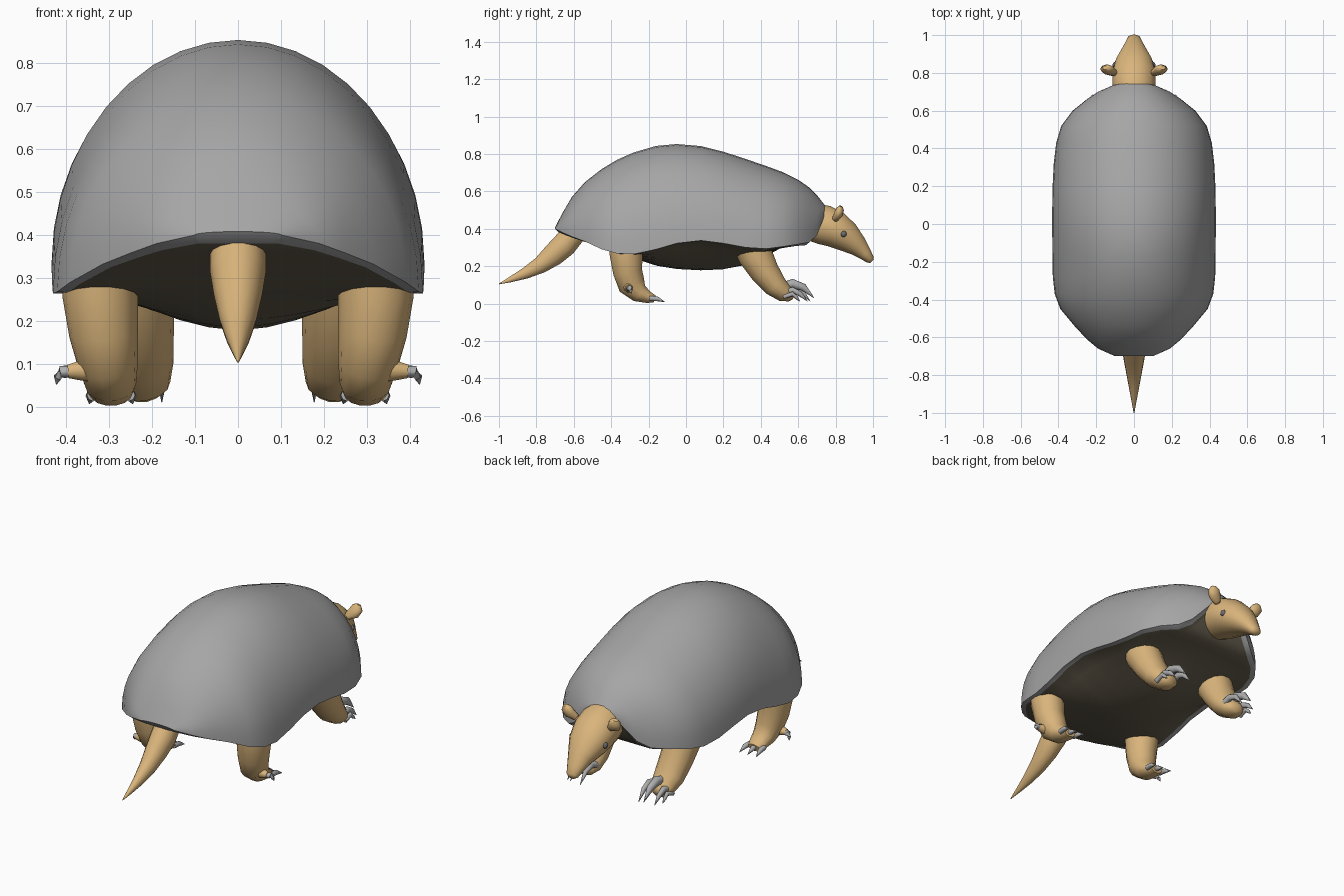
import bpy, bmesh, math
from mathutils import Vector


def material(name, rgb):
    m = bpy.data.materials.new(name)
    m.diffuse_color = (*rgb, 1)
    return m


GREY = material("shell grey", (0.38, 0.38, 0.38))
TAN = material("tan skin", (0.70, 0.46, 0.20))
BROWN = material("belly brown", (0.13, 0.11, 0.075))
CLAW = material("claw grey", (0.42, 0.42, 0.42))
EYE = material("eye grey", (0.15, 0.15, 0.16))


def finish(name, bm, mats, mirror=False, angle=50):
    bmesh.ops.recalc_face_normals(bm, faces=bm.faces[:])
    me = bpy.data.meshes.new(name)
    bm.to_mesh(me)
    bm.free()
    ob = bpy.data.objects.new(name, me)
    bpy.context.collection.objects.link(ob)
    for m in mats:
        me.materials.append(m)
    bpy.ops.object.select_all(action='DESELECT')
    ob.select_set(True)
    bpy.context.view_layer.objects.active = ob
    bpy.ops.object.shade_smooth_by_angle(angle=math.radians(angle))
    if mirror:
        ob.modifiers.new("mirror", 'MIRROR')
    return ob


def loft(rings, column_mat=lambda j: 0):
    """Skin closed rings and cap both ends."""
    bm = bmesh.new()
    rows = [[bm.verts.new(p) for p in r] for r in rings]
    n = len(rows[0])
    for a, b in zip(rows, rows[1:]):
        for j in range(n):
            k = (j + 1) % n
            bm.faces.new((a[j], a[k], b[k], b[j])).material_index = column_mat(j)
    bm.faces.new(rows[0])
    bm.faces.new(rows[-1])
    return bm


def tube(name, path, mat, mirror=True, n=14):
    """Path points are x, y, z, half width, half depth."""
    pts = [Vector(p[:3]) for p in path]
    rings = []
    for i, p in enumerate(path):
        t = (pts[min(i + 1, len(pts) - 1)] - pts[max(i - 1, 0)]).normalized()
        ref = Vector((0, 1, 0)) if abs(t.x) > 0.8 else Vector((1, 0, 0))
        u = (ref - t * ref.dot(t)).normalized()
        v = t.cross(u)
        rings.append([pts[i] + u * p[3] * math.cos(a) + v * p[4] * math.sin(a)
                      for a in (2 * math.pi * j / n for j in range(n))])
    return finish(name, loft(rings), [mat], mirror)


# Domed shell with a thick rim and a hanging belly: y, half width, rim, top, belly
stations = [
    (-.70, .10, .400, .408, .385), (-.66, .19, .380, .485, .372),
    (-.61, .25, .358, .570, .355), (-.54, .315, .332, .650, .325),
    (-.45, .39, .290, .720, .295), (-.37, .42, .268, .768, .270),
    (-.28, .43, .264, .808, .240), (-.16, .432, .290, .843, .202),
    (-.05, .433, .322, .853, .185), (.08, .433, .337, .842, .178),
    (.20, .431, .322, .812, .183), (.32, .425, .300, .773, .205),
    (.43, .412, .293, .735, .250), (.52, .385, .305, .702, .295),
    (.60, .325, .318, .662, .330), (.66, .25, .328, .620, .355),
    (.70, .19, .365, .580, .390), (.735, .11, .455, .535, .465),
    (.75, .04, .508, .516, .495)]
ARCH, UNDER = 20, 12
rings = []
for y, w, rim, top, low in stations:
    ring = []
    for j in range(ARCH + 1):
        a = math.pi * j / ARCH
        ring.append((w * math.cos(a), y, rim + (top - rim) * math.sin(a)))
    edge = rim - 0.02 * min(1, abs(y) / 0.7) ** 4
    for j in range(UNDER + 1):
        t = 2 * j / UNDER - 1
        drop = 1 - abs(t) ** 1.7
        ring.append((0.94 * w * t, y * 0.97, edge + (min(low, edge) - edge) * drop))
    rings.append(ring)
finish("shell_and_belly",
       loft(rings, lambda j: 1 if ARCH < j < ARCH + UNDER + 1 else 0),
       [GREY, BROWN], angle=40)

# Head tapering to a drooping snout
tube("head", [(0, .66, .44, .10, .10), (0, .74, .42, .115, .108),
              (0, .80, .395, .115, .10), (0, .86, .355, .10, .083),
              (0, .92, .305, .066, .056), (0, .96, .263, .045, .036),
              (0, .985, .235, .033, .024), (0, .994, .226, .018, .012)],
     TAN, mirror=False, n=18)
# Ears
tube("ear", [(.075, .79, .435, .018, .018), (.105, .80, .455, .02, .018),
             (.135, .815, .478, .034, .024), (.148, .823, .502, .032, .022),
             (.152, .828, .52, .014, .010)], TAN)
# Eyes
bm = bmesh.new()
bmesh.ops.create_uvsphere(bm, u_segments=12, v_segments=8, radius=0.018)
bmesh.ops.translate(bm, verts=bm.verts[:], vec=(.096, .842, .372))
finish("eye", bm, [EYE], mirror=True)

# Tail
tube("tail", [(0, -.60, .375, .065, .065), (0, -.65, .315, .065, .068),
              (0, -.71, .260, .056, .062), (0, -.78, .205, .043, .046),
              (0, -.86, .162, .028, .031), (0, -.94, .128, .013, .015),
              (0, -1.0, .105, .002, .002)], TAN, mirror=False)

# Legs at the tail end
tube("hind_leg", [(.32, -.32, .37, .088, .095), (.32, -.32, .26, .088, .09),
                  (.312, -.312, .17, .08, .08), (.302, -.29, .10, .07, .075),
                  (.296, -.25, .055, .06, .052), (.295, -.20, .033, .05, .032),
                  (.295, -.168, .025, .035, .02)], TAN)
tube("hind_thumb", [(.33, -.305, .09, .035, .035), (.365, -.308, .085, .024, .024),
                    (.395, -.308, .083, .016, .016)], TAN)
tube("hind_thumb_claw", [(.385, -.308, .083, .014, .014), (.408, -.303, .082, .015, .015),
                         (.419, -.296, .070, .010, .010), (.422, -.290, .053, .001, .001)], CLAW)
for i, dx in enumerate((-.042, 0, .042)):
    tube(f"hind_claw_{i + 1}", [(.295 + dx, -.195, .028, .014, .014),
                                (.295 + dx * 1.1, -.155, .026, .013, .013),
                                (.295 + dx * 1.2, -.112, .008, .001, .001)], CLAW, n=8)

# Legs at the head end
tube("fore_leg", [(.24, .33, .36, .095, .10), (.24, .37, .26, .093, .095),
                  (.235, .42, .172, .086, .08), (.23, .475, .098, .08, .066),
                  (.225, .525, .056, .068, .05), (.222, .56, .042, .048, .033),
                  (.22, .572, .038, .025, .018)], TAN)
# Digging claws: offset, base height, tip distance, thickness
for i, (dx, z, tip, r) in enumerate(((-.045, .075, .665, .018), (0, .095, .685, .025),
                                     (.042, .06, .65, .017), (.062, .04, .61, .012))):
    x = .222 + dx
    tube(f"fore_claw_{i + 1}", [(x, .52, z - .005, r, r), (x, .57, z + .012, r * .9, r),
                                (x, (.57 + tip) / 2, z - .008, r * .7, r * .8),
                                (x, tip, max(.012, z - .065), .001, .001)], CLAW, n=8)
